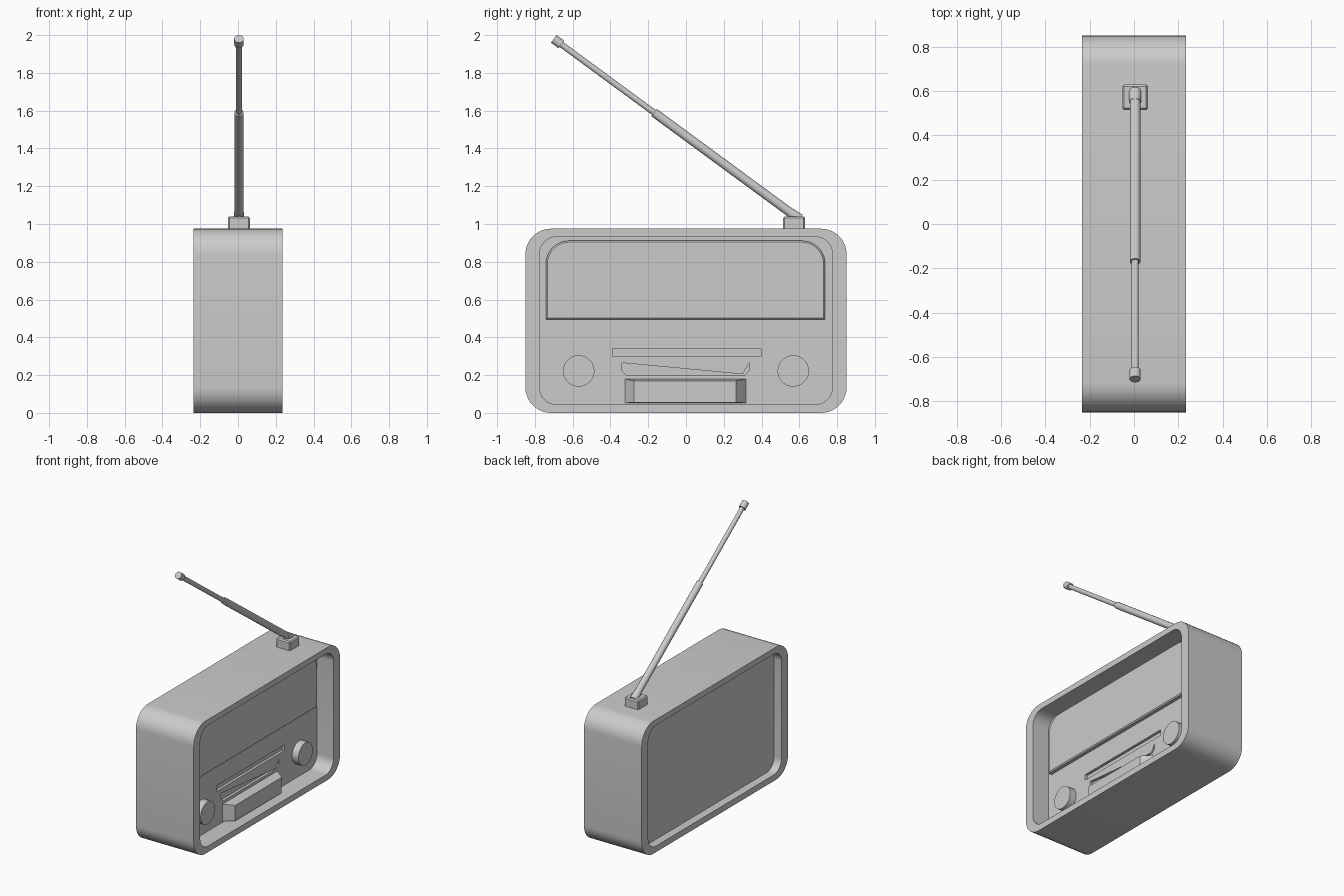
import bpy, bmesh, math
from mathutils import Vector

if "Cube" in bpy.data.objects:
    bpy.data.objects.remove(bpy.data.objects["Cube"])


def rounded(y0, y1, z0, z1, rb, rt, n=10):
    """Rectangle outline in the YZ plane with bottom / top corner radii."""
    pts = []
    for cy, cz, r, a in ((y1, z0, rb, -90), (y1, z1, rt, 0), (y0, z1, rt, 90), (y0, z0, rb, 180)):
        if r == 0:
            pts.append((cy, cz))
            continue
        oy = cy - r if cy == y1 else cy + r
        oz = cz - r if cz == z1 else cz + r
        for i in range(n + 1):
            t = math.radians(a + 90 * i / n)
            pts.append((oy + r * math.cos(t), oz + r * math.sin(t)))
    return pts


def loft(name, rings, smooth=True):
    """Join (x, outline) rings in order and cap both ends."""
    bm = bmesh.new()
    loops = [[bm.verts.new((x, y, z)) for y, z in pts] for x, pts in rings]
    for a, b in zip(loops, loops[1:]):
        for i in range(len(a)):
            j = (i + 1) % len(a)
            bm.faces.new((a[i], a[j], b[j], b[i]))
    bm.faces.new(loops[0])
    bm.faces.new(loops[-1])
    bmesh.ops.recalc_face_normals(bm, faces=bm.faces)
    me = bpy.data.meshes.new(name)
    bm.to_mesh(me)
    bm.free()
    ob = bpy.data.objects.new(name, me)
    bpy.context.collection.objects.link(ob)
    if smooth:
        smooth_edges(ob)
    return ob


def smooth_edges(ob):
    bpy.ops.object.select_all(action='DESELECT')
    bpy.context.view_layer.objects.active = ob
    ob.select_set(True)
    bpy.ops.object.shade_smooth_by_angle(angle=math.radians(30))


def rod(name, p0, p1, r, r_end=None, sides=24):
    p0, p1 = Vector(p0), Vector(p1)
    d = p1 - p0
    bpy.ops.mesh.primitive_cone_add(vertices=sides, radius1=r, radius2=r_end or r, depth=d.length,
                                    location=(p0 + p1) / 2,
                                    rotation=d.to_track_quat('Z', 'Y').to_euler())
    ob = bpy.context.object
    ob.name = name
    smooth_edges(ob)
    return ob


# Case: rounded shell with a deep front recess (+x) and a shallow back recess
X, PANEL = 0.235, 0.10
outer = rounded(-0.85, 0.85, 0, 0.975, 0.135, 0.135)
inner = rounded(-0.775, 0.775, 0.045, 0.932, 0.09, 0.09)
case = loft("case", [(-X + 0.06, inner), (-X, inner), (-X, outer),
                     (X, outer), (X, inner), (PANEL, inner)])

# Slots cut into the control panel
slots = {
    "tuning_slot_cutter": rounded(-0.39, 0.397, 0.298, 0.34, 0, 0),
    "wedge_slot_cutter": [(-0.34, 0.265), (-0.34, 0.225), (-0.315, 0.2), (0.31, 0.2),
                          (0.335, 0.225), (0.335, 0.265), (0.30, 0.205)],
}
for name, pts in slots.items():
    cutter = loft(name, [(PANEL - 0.02, pts), (PANEL + 0.03, pts)], False)
    bpy.context.view_layer.objects.active = case
    mod = case.modifiers.new(name, 'BOOLEAN')
    mod.operation, mod.solver, mod.object = 'DIFFERENCE', 'EXACT', cutter
    bpy.ops.object.modifier_apply(modifier=mod.name)
    bpy.data.objects.remove(cutter)

# Raised speaker panel with a small bevelled rim
b = 0.008
full = rounded(-0.742, 0.737, 0.495, 0.912, 0, 0.125)
inset = rounded(-0.742 + b, 0.737 - b, 0.495 + b, 0.912 - b, 0, 0.125 - b)
loft("speaker_panel", [(PANEL - 0.01, full), (0.122, full), (0.13, inset)])

# Control knobs
for side, y in (("left", -0.568), ("right", 0.568)):
    rod(side + "_knob", (PANEL - 0.01, y, 0.222), (0.152, y, 0.222), 0.083, sides=48)

# Protruding tray with slanted ends
loft("tray", [(PANEL - 0.01, rounded(-0.33, 0.325, 0.052, 0.18, 0, 0)),
              (0.17, rounded(-0.275, 0.265, 0.056, 0.17, 0, 0))], False)

# Antenna foot, pivot and telescopic rod
bpy.ops.mesh.primitive_cube_add(size=1, location=(0.005, 0.572, 1.003))
foot = bpy.context.object
foot.name = "antenna_foot"
foot.scale = (0.115, 0.115, 0.075)
bpy.ops.object.transform_apply(location=False, rotation=False, scale=True)
bev = foot.modifiers.new("soft_edges", 'BEVEL')
bev.width, bev.segments = 0.008, 1

start, end = Vector((0.005, 0.60, 1.025)), Vector((0.005, -0.70, 1.98))
direction = (end - start).normalized()
length = (end - start).length
rod("antenna_collar", start, start + direction * 0.06, 0.029, 0.026)
rod("antenna_lower_rod", start, start + direction * 0.955, 0.024)
rod("antenna_upper_rod", start + direction * 0.95, end, 0.016)
rod("antenna_tip", start + direction * (length - 0.05), end, 0.025)
